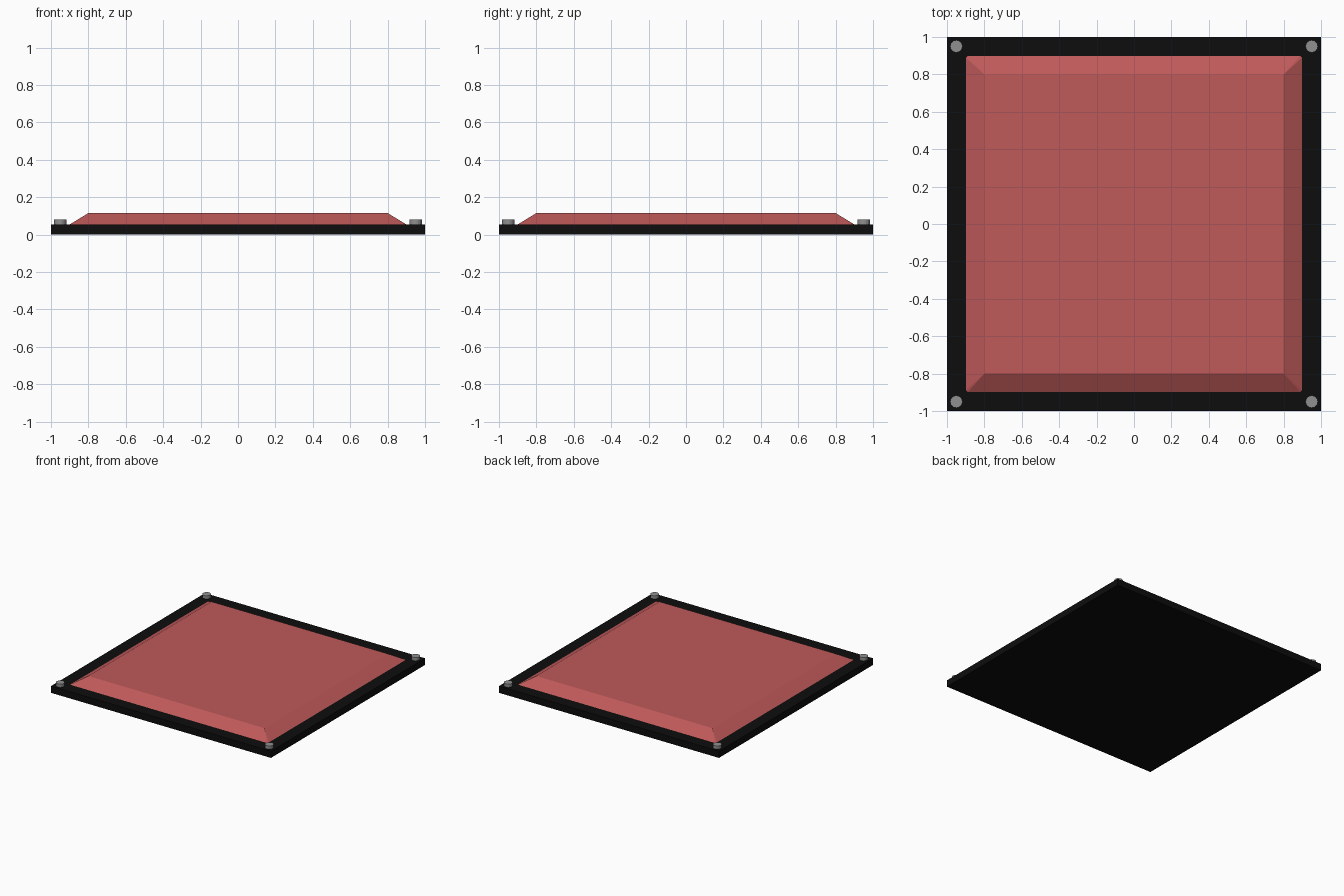
import bpy, bmesh

if "Cube" in bpy.data.objects:
    bpy.data.objects.remove(bpy.data.objects["Cube"])

BASE_TOP = 0.055
PANEL_TOP = 0.115


def material(name, rgb):
    m = bpy.data.materials.new(name)
    m.diffuse_color = (*rgb, 1.0)
    m.use_nodes = True
    m.node_tree.nodes["Principled BSDF"].inputs["Base Color"].default_value = m.diffuse_color
    return m


black = material("black", (0.004, 0.004, 0.004))
red = material("soft red", (0.52, 0.10, 0.10))
grey = material("bolt grey", (0.28, 0.28, 0.28))


def finish(name, bm, mat):
    bmesh.ops.recalc_face_normals(bm, faces=bm.faces)
    mesh = bpy.data.meshes.new(name)
    bm.to_mesh(mesh)
    bm.free()
    mesh.materials.append(mat)
    obj = bpy.data.objects.new(name, mesh)
    bpy.context.collection.objects.link(obj)
    return obj


# Flat square base plate
bm = bmesh.new()
bmesh.ops.create_cube(bm, size=1)
for v in bm.verts:
    v.co = (v.co.x * 2, v.co.y * 2, (v.co.z + 0.5) * BASE_TOP)
finish("base_plate", bm, black)

# Raised panel: sloped sides, corners nipped slightly at the foot
bm = bmesh.new()
for sx in (-1, 1):
    for sy in (-1, 1):
        bm.verts.new((0.8 * sx, 0.8 * sy, PANEL_TOP))
        bm.verts.new((0.9 * sx, 0.89 * sy, BASE_TOP - 0.001))
        bm.verts.new((0.89 * sx, 0.9 * sy, BASE_TOP - 0.001))
bmesh.ops.convex_hull(bm, input=bm.verts)
bmesh.ops.dissolve_limit(bm, angle_limit=0.01, verts=bm.verts, edges=bm.edges)
finish("raised_panel", bm, red)

# Corner bolts
for sx, side in ((-1, "left"), (1, "right")):
    for sy, end in ((-1, "front"), (1, "back")):
        bm = bmesh.new()
        bmesh.ops.create_cone(bm, cap_ends=True, segments=16,
                              radius1=0.033, radius2=0.033, depth=0.028)
        bolt = finish(f"bolt_{end}_{side}", bm, grey)
        bolt.location = (0.95 * sx, 0.95 * sy, BASE_TOP + 0.012)
